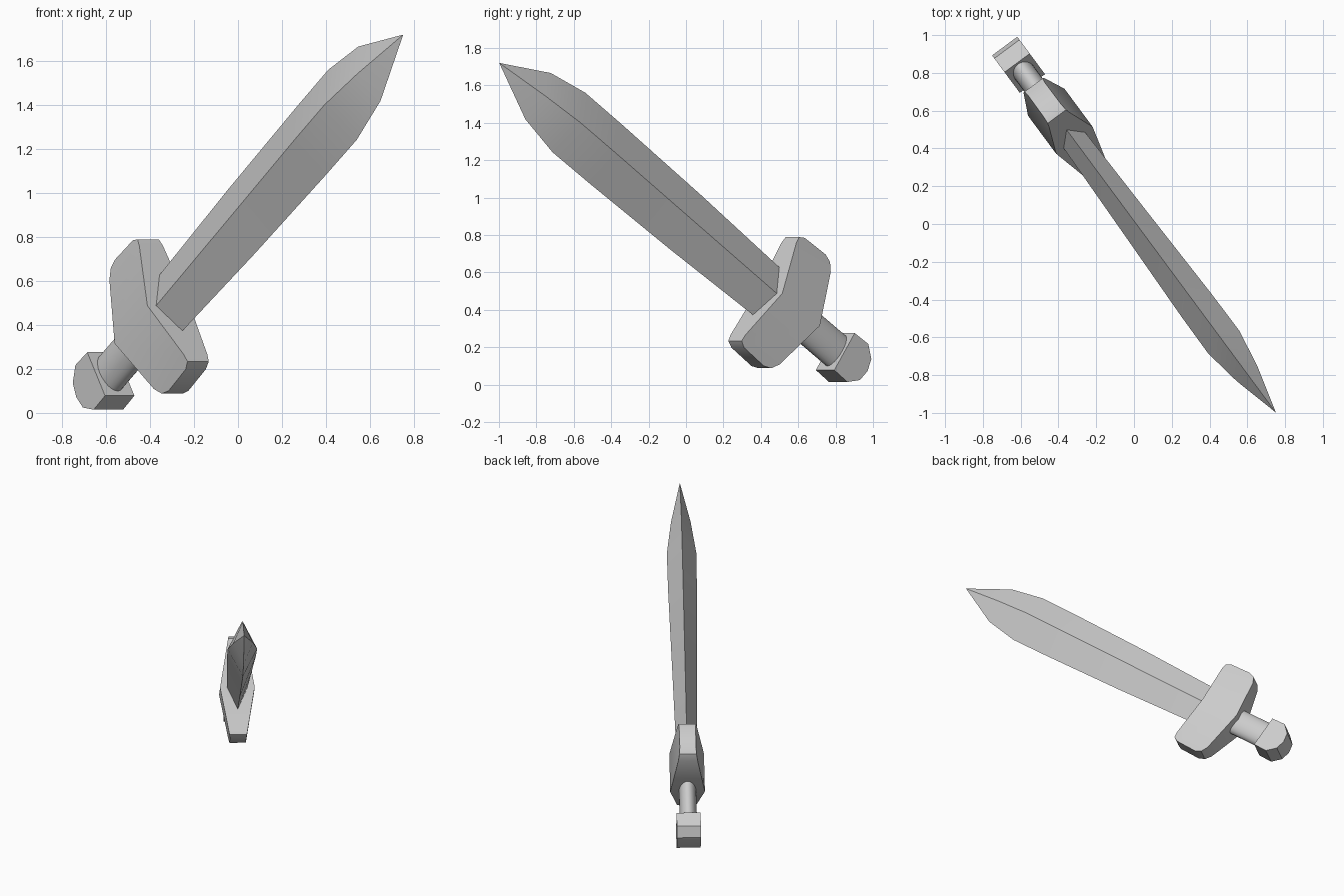
import bpy, bmesh, math
from mathutils import Vector

if "Cube" in bpy.data.objects:
    bpy.data.objects.remove(bpy.data.objects["Cube"])

# Sword frame: U along the blade, W across its width, N through its thickness
A = math.radians(34.5)
C, S = math.cos(A), math.sin(A)
HX, HY = 0.595, -0.804
U = Vector((HX * C, HY * C, S))
W = Vector((HX * S, HY * S, -C))
N = Vector((-HY, HX, 0))
ORIGIN = -0.71 * W + 0.01 * N


def place(u, w, n):
    return ORIGIN + U * u + W * w + N * n


def finish(name, bm):
    bmesh.ops.remove_doubles(bm, verts=bm.verts, dist=1e-5)
    bmesh.ops.recalc_face_normals(bm, faces=bm.faces)
    mesh = bpy.data.meshes.new(name)
    bm.to_mesh(mesh)
    bm.free()
    ob = bpy.data.objects.new(name, mesh)
    bpy.context.collection.objects.link(ob)
    bpy.ops.object.select_all(action='DESELECT')
    ob.select_set(True)
    bpy.context.view_layer.objects.active = ob
    bpy.ops.object.shade_smooth_by_angle(angle=math.radians(30))
    return ob


def loft(name, rings, tip=None):
    """Join rings of (u, w, n) points, closing to an optional tip."""
    bm = bmesh.new()
    loops = [[bm.verts.new(place(*p)) for p in ring] for ring in rings]
    k = len(loops[0])
    for a, b in zip(loops, loops[1:]):
        for i in range(k):
            j = (i + 1) % k
            bm.faces.new((a[i], a[j], b[j], b[i]))
    bm.faces.new(loops[0])
    if tip:
        t = bm.verts.new(place(*tip))
        for i in range(k):
            bm.faces.new((loops[-1][i], loops[-1][(i + 1) % k], t))
    else:
        bm.faces.new(loops[-1])
    return finish(name, bm)


# Blade: diamond sections (position, half width, half thickness)
sections = [(-0.20, 0.153, 0.07), (0.50, 0.178, 0.085), (1.15, 0.191, 0.10),
            (1.44, 0.193, 0.102), (1.69, 0.15, 0.068)]
loft("blade", [[(u, w, 0), (u, 0, t), (u, -w, 0), (u, 0, -t)]
               for u, w, t in sections], tip=(2.004, 0, 0))

# Guard: mirrored half profile, bent toward the blade and thinning to its ends
half = [(-0.172, 0), (-0.128, 0.30), (-0.13, 0.337), (-0.165, 0.356),
        (-0.33, 0.362), (-0.376, 0.345), (-0.405, 0.30), (-0.476, 0)]
bm = bmesh.new()
for side in (1, -1):
    rims = [[bm.verts.new(place(u, side * w, face * (0.12 - 0.062 * w / 0.35)))
             for u, w in half] for face in (1, -1)]
    bm.faces.new(rims[0])
    bm.faces.new(rims[1])
    for i in range(len(half) - 1):
        bm.faces.new((rims[0][i], rims[0][i + 1], rims[1][i + 1], rims[1][i]))
finish("guard", bm)

# Grip: oval rod
oval = [(0.10 * math.cos(a), 0.06 * math.sin(a))
        for a in (math.tau * i / 24 for i in range(24))]
loft("grip", [[(u, w, n) for w, n in oval] for u in (-0.73, -0.44)])

# Pommel: faceted slab
right = [(-0.712, 0.12), (-0.82, 0.123), (-0.882, 0.068)]
outline = right + [(-0.897, 0)] + [(u, -w) for u, w in reversed(right)]
loft("pommel", [[(u, w + 0.006, n) for u, w in outline] for n in (-0.083, 0.083)])
